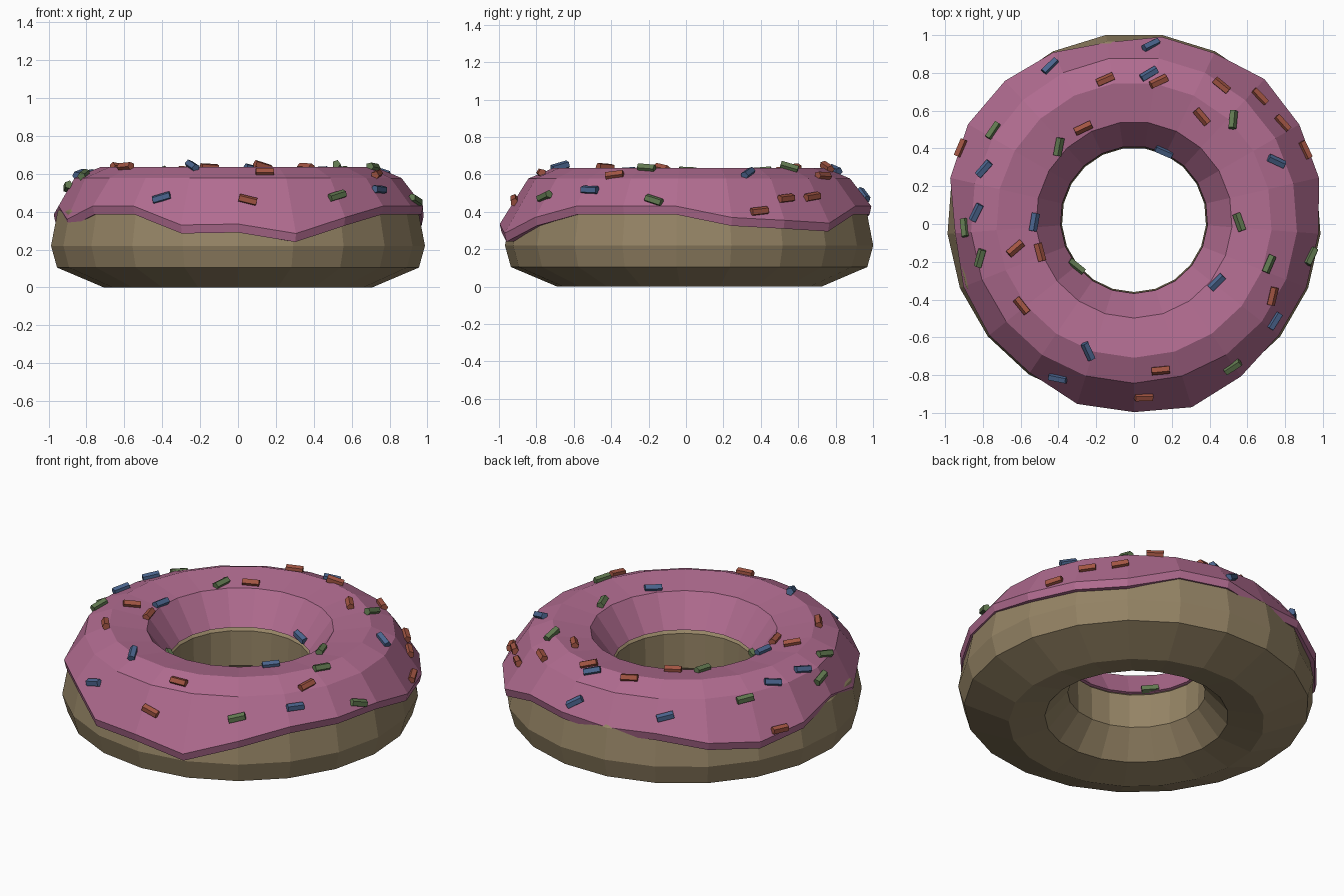
import bpy, bmesh, math
from mathutils import Vector, Matrix
from mathutils.bvhtree import BVHTree

if "Cube" in bpy.data.objects:
    bpy.data.objects.remove(bpy.data.objects["Cube"])

SEG = 21      # sides around the ring
CY = 0.022    # ring centre in y (odd number of sides)


def material(name, rgb):
    m = bpy.data.materials.new(name)
    m.diffuse_color = (*rgb, 1)
    m.use_nodes = True
    m.node_tree.nodes["Principled BSDF"].inputs["Base Color"].default_value = m.diffuse_color
    return m


def finish(name, bm, mat):
    me = bpy.data.meshes.new(name)
    bmesh.ops.recalc_face_normals(bm, faces=bm.faces[:])
    bm.to_mesh(me)
    me.materials.append(mat)
    ob = bpy.data.objects.new(name, me)
    bpy.context.collection.objects.link(ob)
    return ob


def ring_body(profile_at):
    """Closed lathe whose (r, z) profile may vary with segment index."""
    bm = bmesh.new()
    rows = []
    for k in range(SEG):
        a = -math.pi / 2 + 2 * math.pi * k / SEG
        rows.append([bm.verts.new((r * math.cos(a), r * math.sin(a) + CY, z))
                     for r, z in profile_at(k)])
    n = len(rows[0])
    for k in range(SEG):
        p, q = rows[k], rows[(k + 1) % SEG]
        for i in range(n):
            j = (i + 1) % n
            bm.faces.new((p[i], q[i], q[j], p[j]))
    bmesh.ops.recalc_face_normals(bm, faces=bm.faces[:])
    return bm


# Dough ring
dough = [(0.71, 0), (0.958, 0.105), (0.99, 0.22), (0.955, 0.40), (0.85, 0.52),
         (0.71, 0.58), (0.54, 0.53), (0.388, 0.40), (0.382, 0.19), (0.51, 0.04)]
finish("dough", ring_body(lambda k: dough), material("dough_tan", (0.30, 0.23, 0.13)))

# Icing with uneven drip edge, heights counter-clockwise from the front
drip = [0.335, 0.285, 0.37, 0.43, 0.43, 0.43, 0.37, 0.355, 0.34, 0.43, 0.43,
        0.40, 0.42, 0.37, 0.345, 0.385, 0.43, 0.36, 0.43, 0.43, 0.33]
retreat = {11: 0.95, 16: 0.95, 17: 0.97}


def icing_profile(k):
    z = drip[k]
    r = retreat.get(k, 1.02 - (z - 0.33) * 0.4)
    return [(0.39, 0.42), (0.52, 0.60), (0.73, 0.635), (0.865, 0.578),
            (r, z), (r - 0.01, z - 0.045), (0.92, z - 0.04),
            (0.83, 0.50), (0.71, 0.56), (0.55, 0.51), (0.43, 0.41)]


icing_bm = ring_body(icing_profile)
surface = BVHTree.FromBMesh(icing_bm)
finish("icing", icing_bm, material("icing_pink", (0.44, 0.15, 0.28)))

# Sprinkles: x, y, direction in degrees, seen from the top
sprinkles = {
    "red": ((0.36, 0.09, 0.055), [
        (-0.91, 0.40, 65), (-0.63, -0.13, 40), (-0.59, -0.43, -50), (-0.50, -0.15, -75),
        (-0.27, 0.51, 25), (-0.15, 0.76, 25), (0.13, 0.75, 30), (0.36, 0.57, -50),
        (0.46, 0.73, -40), (0.66, 0.67, -35), (0.78, 0.53, -40), (0.90, 0.39, -55),
        (0.73, -0.38, 80), (0.14, -0.77, 5), (0.05, -0.91, -20)]),
    "green": ((0.12, 0.19, 0.08), [
        (-0.74, 0.49, 65), (-0.89, -0.02, -65), (-0.81, -0.18, 70), (-0.40, 0.41, 80),
        (-0.31, -0.23, -30), (0.52, 0.55, 80), (0.56, 0.01, -70), (0.71, -0.21, 65),
        (0.93, -0.17, 45), (0.52, -0.75, 55)]),
    "blue": ((0.07, 0.13, 0.27), [
        (-0.44, 0.83, 60), (0.09, 0.94, 60), (0.08, 0.79, 35), (-0.79, 0.29, 45),
        (-0.83, 0.06, 60), (-0.53, 0.01, 80), (0.16, 0.39, -35), (0.75, 0.33, -20),
        (0.44, -0.31, 45), (0.74, -0.51, 55), (-0.24, -0.67, -70), (-0.40, -0.81, 10)]),
}
for colour, (rgb, spots) in sprinkles.items():
    bm = bmesh.new()
    for x, y, deg in spots:
        hit, nor, _, _ = surface.ray_cast(Vector((x, y, 2)), Vector((0, 0, -1)))
        if hit is None or hit.z < 0.3:
            hit, nor, _, _ = surface.find_nearest(Vector((x, y, 0.46)))
        # lay the stick along the surface
        d = Vector((math.cos(math.radians(deg)), math.sin(math.radians(deg)), 0))
        d = (d - nor * d.dot(nor)).normalized()
        rot = Matrix((nor.cross(d), nor, d)).transposed().to_4x4()
        bmesh.ops.create_cone(bm, cap_ends=True, segments=5, radius1=0.023, radius2=0.023,
                              depth=0.095,
                              matrix=Matrix.Translation(hit + nor * 0.01) @ rot)
    finish("sprinkles_" + colour, bm, material("sprinkle_" + colour, rgb))
